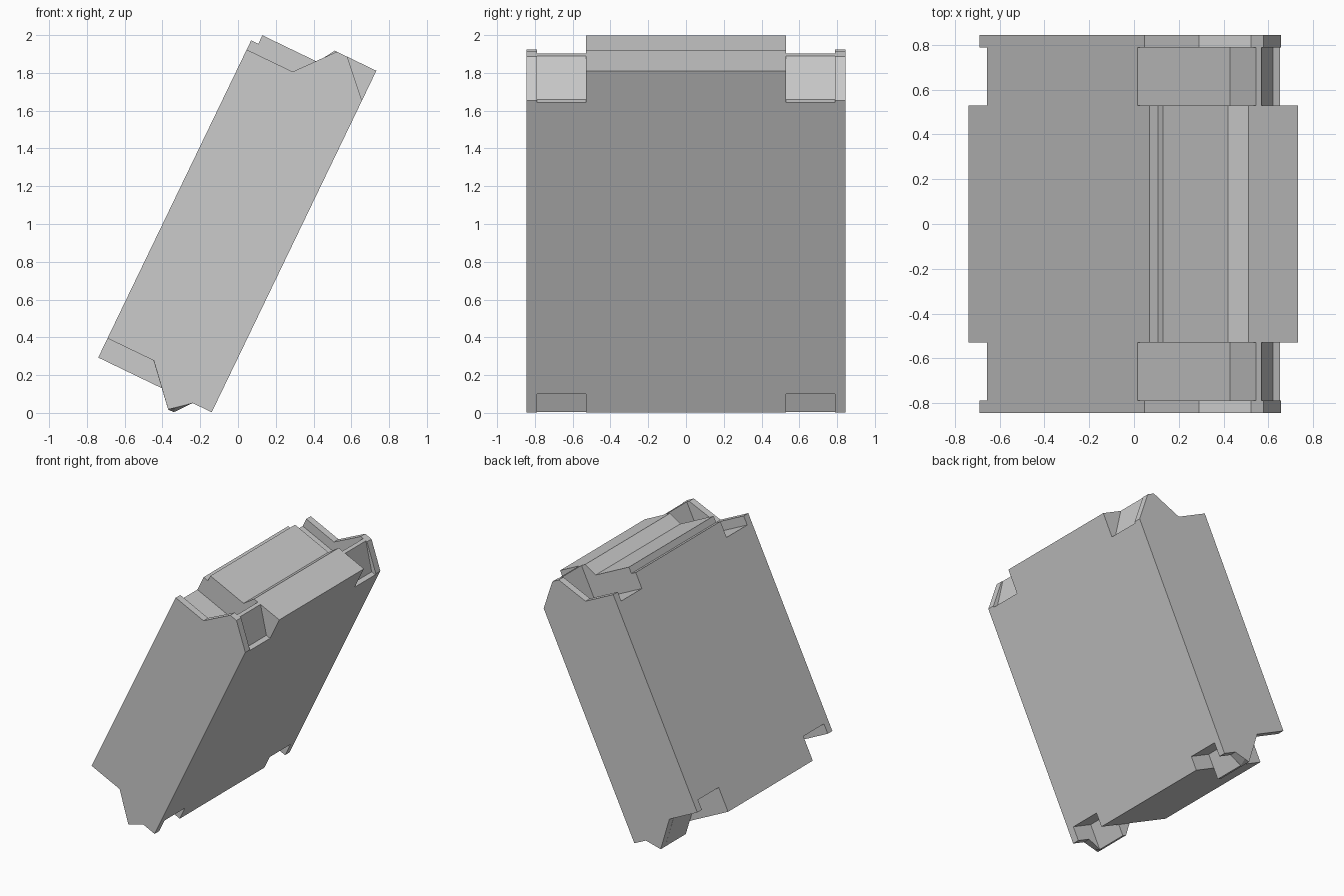
import bpy, bmesh
from mathutils import Vector

if "Cube" in bpy.data.objects:
    bpy.data.objects.remove(bpy.data.objects["Cube"])

W = 0.667                       # slab thickness
AX = Vector((0.4343, 0.9008))   # long axis of the leaning slab in x/z
AC = Vector((0.9008, -0.4343))  # across the slab
ORG = Vector((-0.74, 0.293))    # lower left corner of the core


def prism(name, prof_a, y_a, y_b, prof_b=None):
    """Loft a slab profile (across, along) from y_a to y_b."""
    prof_b = prof_b or prof_a
    bm = bmesh.new()
    rings = []
    for prof, y in ((prof_a, y_a), (prof_b, y_b)):
        pts = [ORG + AC * u + AX * v for u, v in prof]
        rings.append([bm.verts.new((p.x, y, p.y)) for p in pts])
    a, b = rings
    n = len(a)
    bm.faces.new(a)
    bm.faces.new(b[::-1])
    for i in range(n):
        j = (i + 1) % n
        bm.faces.new((a[i], b[i], b[j], a[j]))
    bmesh.ops.recalc_face_normals(bm, faces=bm.faces)
    me = bpy.data.meshes.new(name)
    bm.to_mesh(me)
    bm.free()
    ob = bpy.data.objects.new(name, me)
    bpy.context.collection.objects.link(ob)
    return ob


# Core: flat base, stepped top
core = [(0, 0), (W, 0), (W, 2.007), (.422, 2.007), (.365, 1.914),
        (.042, 1.914), (.042, 1.864), (0, 1.864)]
# Recessed joint: tooth below, socket above
joint = [(0, .19), (.2, .19), (.453, -.087), (.486, -.087), (.486, .107),
         (W, .107), (W, 1.821), (.632, 1.821), (.485, 2.007),
         (.459, 2.007), (.459, 1.739), (0, 1.739)]
# End plate: tooth corner is bevelled on the outer side
plate_top = [(.555, 0), (W, 0), (W, 1.831), (.496, 2.007), (.435, 2.007),
             (.27, 1.81), (0, 1.81)]
plate_in = [(0, .113), (.272, .113), (.453, -.087), (.486, -.087)] + plate_top
plate_out = [(0, .113), (.272, .113), (.453, -.087), (.484, -.0605)] + plate_top

body = prism("slab_body", core, -.53, .53)
parts = []
for s in (-1, 1):
    parts.append(prism("joint_section", joint, s * .53, s * .788))
    parts.append(prism("end_plate", plate_in, s * .788, s * .845, plate_out))

# Fuse the sections into one closed solid
for part in parts:
    mod = body.modifiers.new("fuse", 'BOOLEAN')
    mod.operation = 'UNION'
    mod.solver = 'EXACT'
    mod.object = part
    bpy.context.view_layer.objects.active = body
    bpy.ops.object.modifier_apply(modifier=mod.name)
    bpy.data.objects.remove(part)
